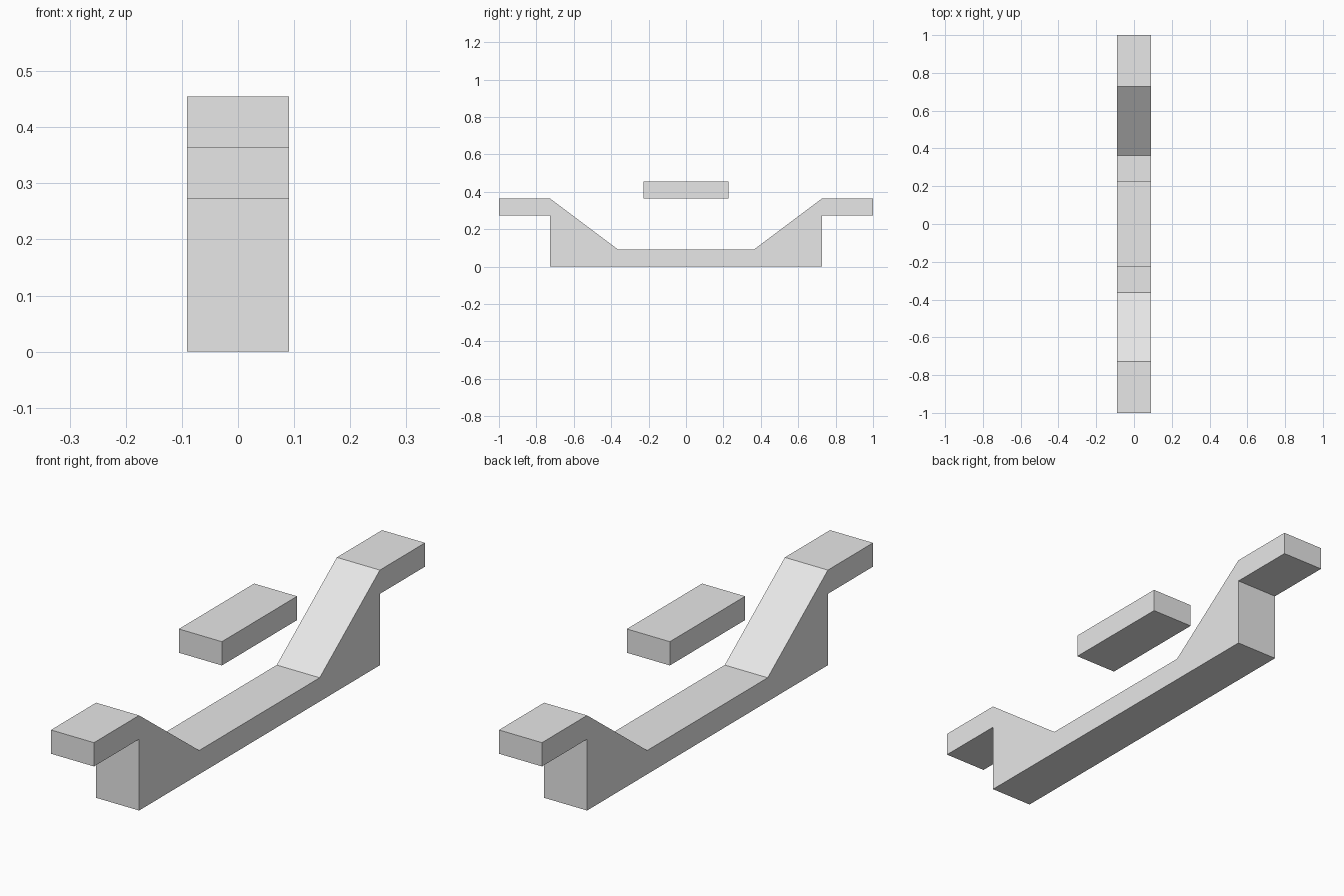
import bpy
import bmesh

if "Cube" in bpy.data.objects:
    bpy.data.objects.remove(bpy.data.objects["Cube"])

U = 1 / 11            # modelling unit
HALF_WIDTH = U

grey = bpy.data.materials.new("light_grey")
grey.diffuse_color = (0.8, 0.8, 0.8, 1)
grey.use_nodes = True
grey.node_tree.nodes["Principled BSDF"].inputs["Base Color"].default_value = grey.diffuse_color


def extrude_profile(name, profile):
    """Extrude a closed (y, z) outline, given in units, across the width."""
    bm = bmesh.new()
    face = bm.faces.new([bm.verts.new((-HALF_WIDTH, y * U, z * U)) for y, z in profile])
    result = bmesh.ops.extrude_face_region(bm, geom=[face])
    verts = [g for g in result["geom"] if isinstance(g, bmesh.types.BMVert)]
    bmesh.ops.translate(bm, verts=verts, vec=(2 * HALF_WIDTH, 0, 0))
    bmesh.ops.recalc_face_normals(bm, faces=bm.faces)
    mesh = bpy.data.meshes.new(name)
    bm.to_mesh(mesh)
    bm.free()
    mesh.materials.append(grey)
    obj = bpy.data.objects.new(name, mesh)
    bpy.context.collection.objects.link(obj)
    return obj


# Channel: floor, sloped banks and overhanging ledges, mirrored about y = 0
half = [(8, 0), (8, 3), (11, 3), (11, 4), (8, 4), (4, 1)]
extrude_profile("channel", half + [(-y, z) for y, z in reversed(half)])

# Floating plank above the middle of the channel
extrude_profile("floating_plank", [(-2.5, 4), (2.5, 4), (2.5, 5), (-2.5, 5)])
